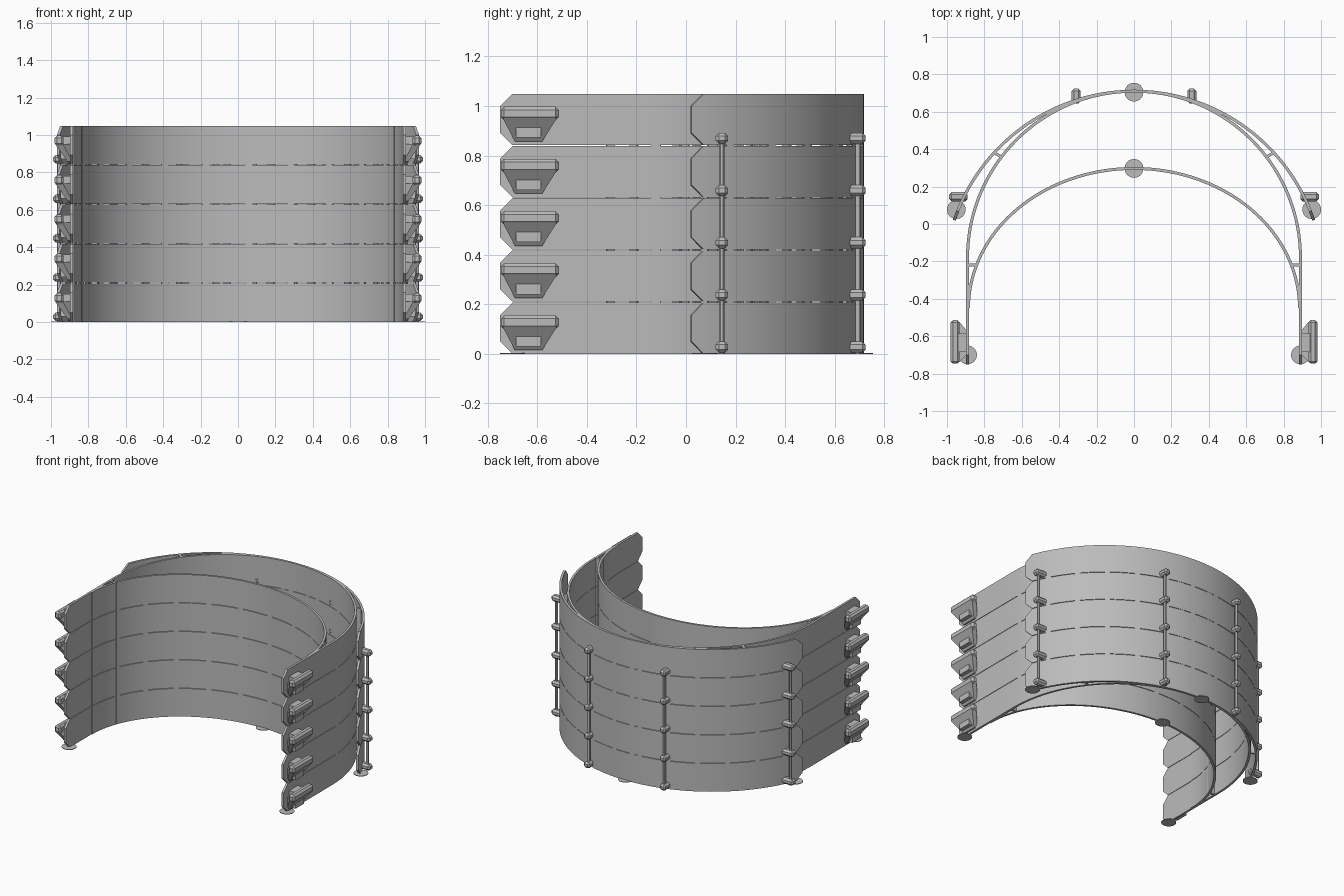
import bpy, bmesh, math
from mathutils import Vector, Matrix

if "Cube" in bpy.data.objects:
    bpy.data.objects.remove(bpy.data.objects["Cube"], do_unlink=True)

PITCH, HEIGHT, LAYERS, WALL = 0.2105, 0.207, 5, 0.016
CHAMFER, NOTCH = 0.052, 0.05

grey = bpy.data.materials.new("plain grey plastic")
grey.use_nodes = True
colour = (0.5, 0.5, 0.5, 1)
grey.diffuse_color = colour
grey.node_tree.nodes["Principled BSDF"].inputs["Base Color"].default_value = colour


def finish(name, bm, mirror=False, copies=1):
    bmesh.ops.recalc_face_normals(bm, faces=bm.faces)
    mesh = bpy.data.meshes.new(name)
    bm.to_mesh(mesh)
    bm.free()
    mesh.materials.append(grey)
    obj = bpy.data.objects.new(name, mesh)
    bpy.context.collection.objects.link(obj)
    bpy.ops.object.select_all(action="DESELECT")
    obj.select_set(True)
    bpy.context.view_layer.objects.active = obj
    bpy.ops.object.shade_smooth_by_angle(angle=math.radians(30))
    if mirror:
        obj.modifiers.new("Mirror", "MIRROR")
    if copies > 1:
        stack = obj.modifiers.new("Stack", "ARRAY")
        stack.count = copies
        stack.use_relative_offset = False
        stack.use_constant_offset = True
        stack.constant_offset_displace = (0, 0, PITCH)
    return obj


def add_wall(bm, path, low, high, chamfered=False):
    """Loft a thin upright wall along a plan path."""
    rings = []
    last = len(path) - 1
    for i, p in enumerate(path):
        along = (path[min(i + 1, last)] - path[max(i - 1, 0)]).normalized()
        side = Vector((-along.y, along.x)) * WALL / 2
        cut = NOTCH if chamfered and i in (0, last) else 0
        rings.append([bm.verts.new((*(p + s * side), z))
                      for s, z in ((-1, low + cut), (1, low + cut),
                                   (1, high - cut), (-1, high - cut))])
    for a, b in zip(rings, rings[1:]):
        for k in range(4):
            bm.faces.new((a[k], a[(k + 1) % 4], b[(k + 1) % 4], b[k]))
    bm.faces.new(rings[0])
    bm.faces.new(rings[-1])


def add_box(bm, low, high, bevel=0):
    low, high = Vector(low), Vector(high)
    part = bmesh.new()
    bmesh.ops.create_cube(part, size=1, matrix=Matrix.Translation((low + high) / 2)
                          @ Matrix.Diagonal((*(high - low), 1)))
    if bevel:
        bmesh.ops.bevel(part, geom=part.edges[:], offset=bevel, segments=1,
                        affect="EDGES")
    temp = bpy.data.meshes.new("part")
    part.to_mesh(temp)
    part.free()
    bm.from_mesh(temp)
    bpy.data.meshes.remove(temp)


def arc(rx, ry, cy, start, count=72):
    """Plan arc running over the back from the right to the left."""
    span = math.pi - 2 * start
    return [Vector((rx * math.cos(start + span * i / count),
                    cy + ry * math.sin(start + span * i / count)))
            for i in range(count + 1)]


# Plan paths of the three bands
R, RY = 1.014, -0.304
tip = math.asin(0.324 / R)
visor = arc(R, R, RY, tip + CHAMFER / R)
ends = arc(R, R, RY, tip, 1)
visor = [ends[0]] + visor + [ends[1]]

temple = [Vector((0.89, y)) for y in (-0.75, -0.70, -0.45)]
head = temple + arc(0.89, 0.89, -0.18, 0) + [
    Vector((-p.x, p.y)) for p in reversed(temple)]
brow = arc(0.885, 0.747, -0.45, 0)

for name, path, chamfered in (("visor_band", visor, True),
                              ("head_band", head, True),
                              ("brow_band", brow, False)):
    bm = bmesh.new()
    add_wall(bm, path, 0, HEIGHT, chamfered)
    finish(name, bm, copies=LAYERS)
    # Short breakaway bridges in the gaps between layers
    bm = bmesh.new()
    for i in range(4, len(path) - 4, 6):
        add_wall(bm, path[i:i + 2], HEIGHT, PITCH)
    finish(name + "_bridges", bm, copies=LAYERS - 1)

# Webs joining the bands
bm = bmesh.new()
add_wall(bm, [Vector((0.835, -0.22)), Vector((0.887, -0.22))], 0, HEIGHT)
add_wall(bm, [Vector((0.707, 0.358)), Vector((0.748, 0.381))], 0, HEIGHT)
finish("band_webs", bm, mirror=True, copies=LAYERS)

# Strap hooks: rounded bar, stem and tapered underside
bm = bmesh.new()
neck = [(x, y, z) for x in (0.885, 0.91) for y in (-0.69, -0.58) for z in (0.015, 0.11)]
rim = [(x, y, 0.11) for x in (0.937, 0.978) for y in (-0.74, -0.52)]
bmesh.ops.convex_hull(bm, input=[bm.verts.new(p) for p in neck + rim])
add_box(bm, (0.932, -0.747, 0.1), (0.98, -0.513, 0.155), 0.013)
add_box(bm, (0.885, -0.685, 0.03), (0.95, -0.585, 0.15))
finish("strap_hook", bm, mirror=True, copies=LAYERS)

# Shield pegs with a support rod running through each stack
bm = bmesh.new()
add_box(bm, (0.89, 0.12, 0.005), (0.988, 0.17, 0.05), 0.013)
add_box(bm, (0.285, 0.645, 0.005), (0.333, 0.725, 0.05), 0.013)
finish("shield_pegs", bm, mirror=True, copies=LAYERS)

bm = bmesh.new()
top = PITCH * (LAYERS - 1) + 0.03
for x, y in ((0.957, 0.145), (0.309, 0.693)):
    bmesh.ops.create_cone(bm, cap_ends=True, segments=12, radius1=0.01, radius2=0.01,
                          depth=top, matrix=Matrix.Translation((x, y, top / 2)))
finish("peg_support_rods", bm, mirror=True)

# Thin anchor discs on the ground
for name, x, y in (("visor_tip_disc", 0.95, 0.077), ("temple_disc", 0.89, -0.70),
                   ("back_disc", 0, 0.705), ("brow_disc", 0, 0.297)):
    bm = bmesh.new()
    bmesh.ops.create_cone(bm, cap_ends=True, segments=32, radius1=0.05, radius2=0.05,
                          depth=0.004, matrix=Matrix.Translation((x, y, 0.002)))
    finish(name, bm, mirror=x > 0)
